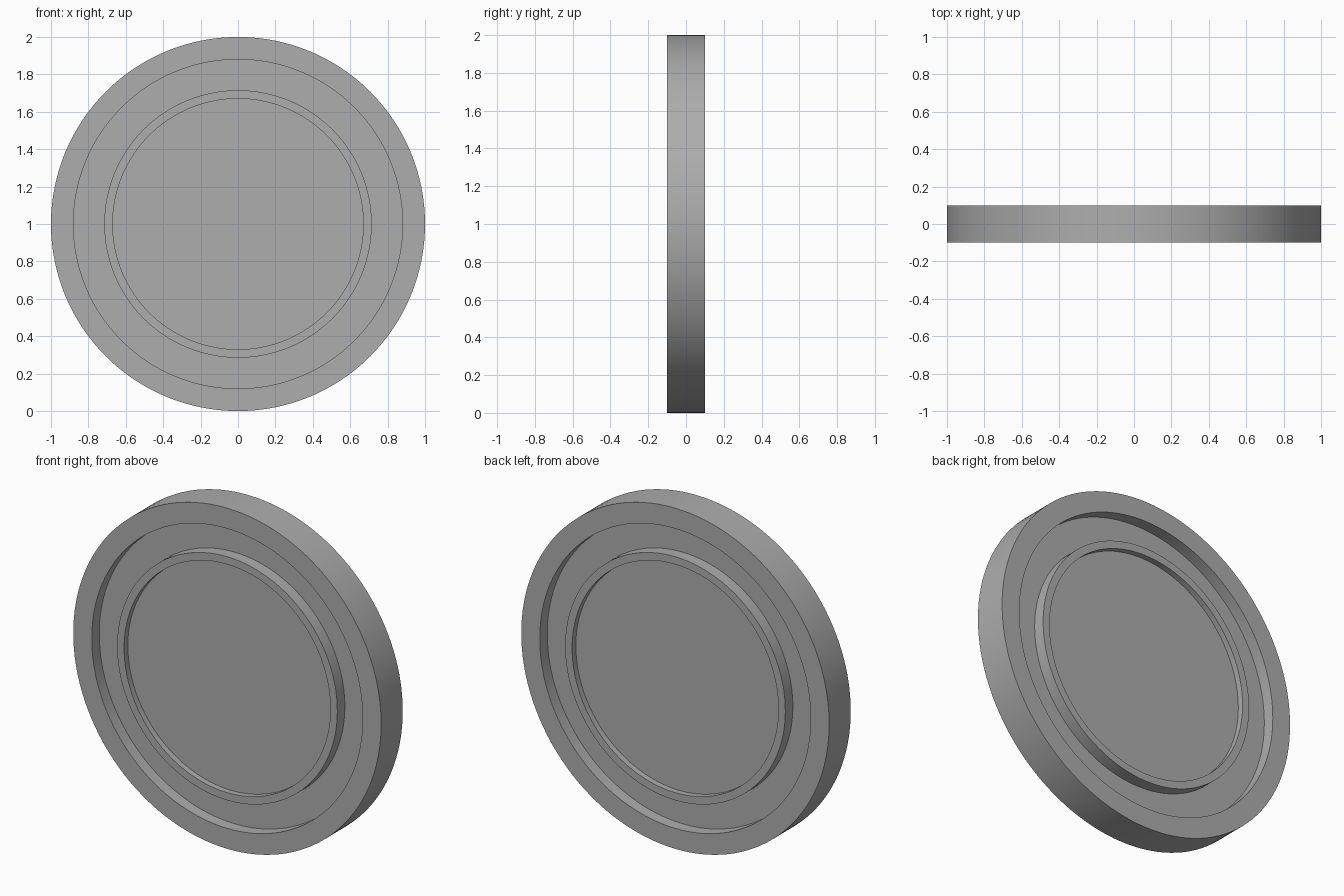
import bpy, bmesh, math
from mathutils import Vector

cube = bpy.data.objects.get("Cube")
if cube:
    bpy.data.objects.remove(cube, do_unlink=True)

SEGMENTS = 128
HALF = 0.1            # half thickness
GROOVE = 0.03         # half thickness at the groove floor
PANEL = 0.065         # half thickness at the centre panel
CENTRE = Vector((0, 0, 1))

# Grey material
grey = bpy.data.materials.new("grey")
grey.use_nodes = True
colour = (0.42, 0.42, 0.42, 1)
grey.diffuse_color = colour
bsdf = next(n for n in grey.node_tree.nodes if n.type == 'BSDF_PRINCIPLED')
bsdf.inputs["Base Color"].default_value = colour

# Half profile as (radius, depth): centre panel, raised ring, groove, outer rim
half = [(0, PANEL), (0.67, PANEL), (0.67, HALF), (0.715, HALF),
        (0.715, GROOVE), (0.88, GROOVE), (0.88, HALF), (1, HALF)]
profile = [(r, -d) for r, d in half] + [(r, d) for r, d in reversed(half)]

# Revolve the mirrored profile around the y axis
bm = bmesh.new()
verts = [bm.verts.new((r, y, 1)) for r, y in profile]
edges = [bm.edges.new(pair) for pair in zip(verts, verts[1:])]
bmesh.ops.spin(bm, geom=verts + edges, cent=CENTRE, axis=(0, 1, 0),
               angle=math.tau, steps=SEGMENTS)
bmesh.ops.remove_doubles(bm, verts=bm.verts, dist=0.0001)
bmesh.ops.recalc_face_normals(bm, faces=bm.faces)

mesh = bpy.data.meshes.new("grooved_disc")
bm.to_mesh(mesh)
bm.free()
mesh.materials.append(grey)
disc = bpy.data.objects.new("grooved_disc", mesh)
bpy.context.collection.objects.link(disc)

# Smooth round walls, sharp rims
bpy.ops.object.select_all(action='DESELECT')
disc.select_set(True)
bpy.context.view_layer.objects.active = disc
bpy.ops.object.shade_smooth_by_angle(angle=math.radians(30))
